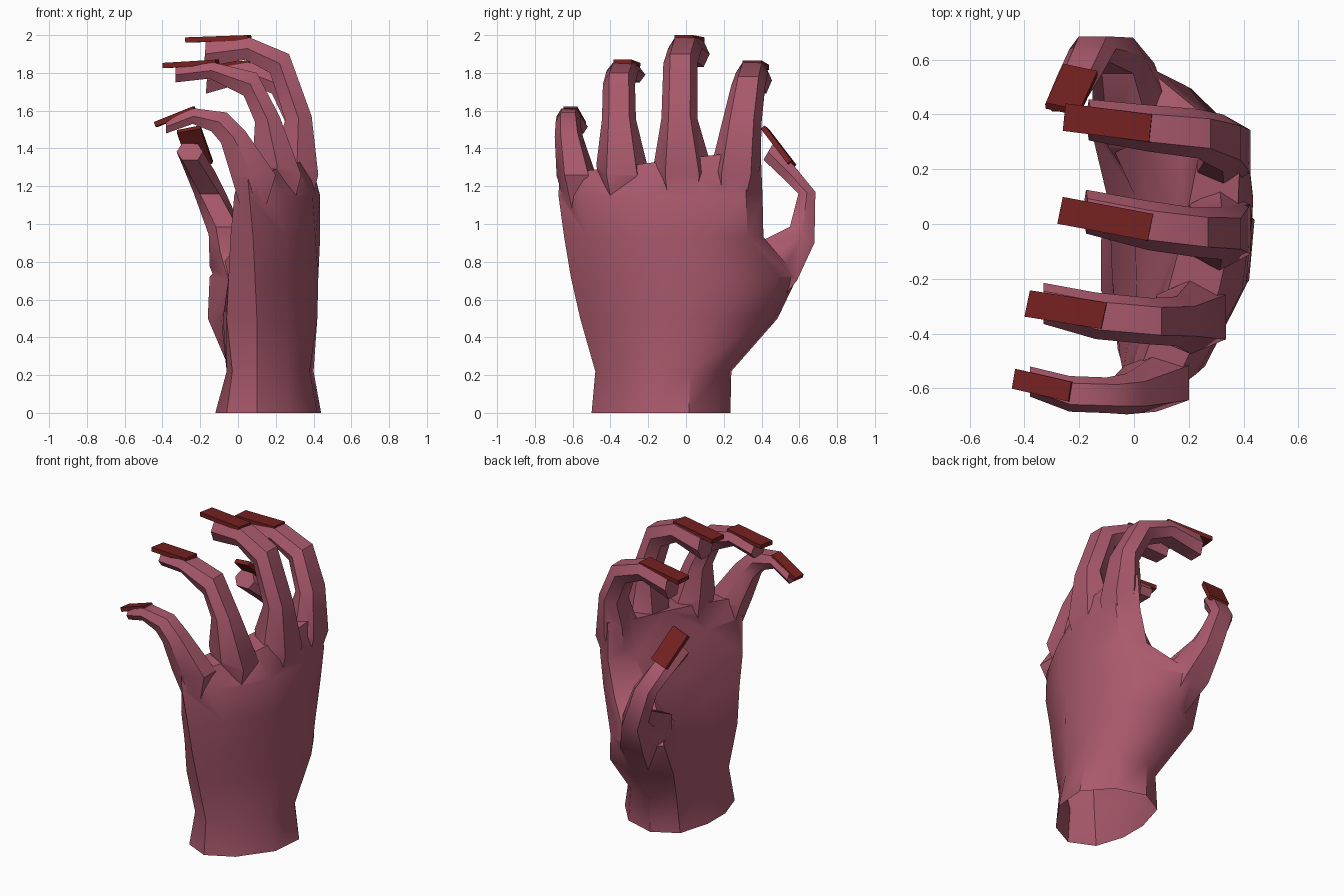
import bpy, bmesh, math
from mathutils import Vector as V


def material(name, rgb):
    m = bpy.data.materials.new(name)
    m.diffuse_color = (*rgb, 1)
    return m


skin = material("skin", (0.40, 0.10, 0.15))
red = material("nail_red", (0.18, 0.015, 0.015))


def loft(name, rings, mat):
    """Closed skin over a list of equal-length rings."""
    bm = bmesh.new()
    vr = [[bm.verts.new(p) for p in r] for r in rings]
    n = len(vr[0])
    for a, b in zip(vr, vr[1:]):
        for i in range(n):
            j = (i + 1) % n
            bm.faces.new((a[i], a[j], b[j], b[i]))
    bm.faces.new(vr[0][::-1])
    bm.faces.new(vr[-1])
    bmesh.ops.recalc_face_normals(bm, faces=bm.faces)
    me = bpy.data.meshes.new(name)
    bm.to_mesh(me)
    bm.free()
    me.materials.append(mat)
    ob = bpy.data.objects.new(name, me)
    bpy.context.collection.objects.link(ob)
    return ob


def hex_ring(back, front, half):
    """Six-sided section between a back point and a pad point."""
    c, a = (back + front) / 2, (back - front) / 2
    return [c + a + half * .6, c + half, c - a + half * .6,
            c - a - half * .6, c - half, c + a - half * .6]


# Palm, wrist and thumb mound: z, tilt, y range, then x around the section
U = [0, .12, .4, .7, .92, 1, .88, .6, .35, .1]
PALM = [
    (0, 0, -.50, .235, [.10, .27, .42, .44, .30, .10, -.06, -.12, -.12, -.06]),
    (.22, 0, -.48, .24, [.10, .26, .38, .40, .28, .10, -.04, -.06, -.06, -.03]),
    (.5, 0, -.56, .485, [.10, .27, .42, .42, .28, .06, -.16, -.09, -.08, -.06]),
    (.72, 0, -.61, .59, [.09, .27, .425, .41, .21, .02, -.15, .0, .0, -.05]),
    (.93, 0, -.645, .41, [.08, .26, .41, .435, .38, .24, .04, .05, .01, -.04]),
    (1.15, 0, -.675, .405, [.06, .23, .395, .435, .41, .29, .18, .14, .06, -.02]),
    (1.265, .13, -.67, .395, [.05, .17, .31, .38, .39, .30, .24, .18, .11, .01]),
]
hand = loft("hand", [[V((x, y0 + u * (y1 - y0), z + t * u)) for u, x in zip(U, xs)]
                     for z, t, y0, y1, xs in PALM], skin)

# Fingers: back x, back z, pad x, pad z, centre y, half width
FINGERS = {
    "little": [(.12, 1.0, .04, 1.0, -.55, .06), (.20, 1.26, -.035, 1.25, -.58, .105),
               (.04, 1.49, -.09, 1.43, -.62, .075), (-.06, 1.59, -.14, 1.49, -.625, .065),
               (-.23, 1.612, -.24, 1.53, -.62, .065), (-.38, 1.55, -.38, 1.48, -.575, .055)],
    "ring": [(.27, 1.0, .12, 1.05, -.32, .09), (.335, 1.26, .08, 1.36, -.34, .135),
             (.22, 1.57, .09, 1.54, -.355, .09), (.10, 1.80, .03, 1.68, -.355, .085),
             (-.13, 1.855, -.15, 1.77, -.335, .085), (-.33, 1.83, -.33, 1.75, -.29, .075)],
    "middle": [(.36, 1.0, .20, 1.05, -.02, .10), (.425, 1.26, .20, 1.38, -.02, .15),
               (.39, 1.57, .25, 1.55, -.035, .095), (.27, 1.90, .17, 1.80, -.03, .09),
               (.06, 1.988, .04, 1.87, -.005, .09), (-.17, 1.97, -.18, 1.83, .045, .08)],
    "index": [(.36, 1.0, .24, 1.05, .24, .08), (.425, 1.26, .23, 1.36, .265, .13),
              (.39, 1.55, .26, 1.52, .295, .105), (.28, 1.78, .18, 1.69, .33, .09),
              (.06, 1.855, .04, 1.75, .35, .085), (-.16, 1.83, -.17, 1.69, .38, .075)],
}
parts = [loft(n, [hex_ring(V((bx, y, bz)), V((px, y, pz)), V((0, w, 0)))
                  for bx, bz, px, pz, y, w in rows], skin) for n, rows in FINGERS.items()]

# Thumb: back y, back z, pad y, pad z, centre x, half width
THUMB = [(.38, .45, .15, .55, .05, .09), (.587, .70, .28, .85, -.01, .14),
         (.68, .90, .55, .985, -.06, .095),
         (.685, 1.17, .595, 1.16, -.15, .085), (.575, 1.305, .51, 1.245, -.20, .08),
         (.46, 1.425, .41, 1.34, -.255, .07)]
parts.append(loft("thumb", [hex_ring(V((x, by, bz)), V((x, py, pz)), V((w, 0, 0)))
                            for by, bz, py, pz, x, w in THUMB], skin))

# Merge the digits into the palm
bpy.context.view_layer.objects.active = hand
for p in parts:
    mod = hand.modifiers.new("join_" + p.name, 'BOOLEAN')
    mod.operation, mod.solver, mod.object = 'UNION', 'EXACT', p
    bpy.ops.object.modifier_apply(modifier=mod.name)
    bpy.data.objects.remove(p)

# Open the wrist end
bm = bmesh.new()
bm.from_mesh(hand.data)
base = [f for f in bm.faces if all(v.co.z < .001 for v in f.verts)]
bmesh.ops.delete(bm, geom=base, context='FACES')
bm.to_mesh(hand.data)
bm.free()
bpy.ops.object.select_all(action='DESELECT')
hand.select_set(True)
bpy.ops.object.shade_smooth_by_angle(angle=math.radians(42))

# Long flat nails: start, end, half-width vector
NAILS = {
    "little": ((-.235, -.612, 1.622), (-.44, -.565, 1.54), (.006, .036, 0)),
    "ring": ((-.11, -.335, 1.87), (-.39, -.29, 1.853), (.01, .048, 0)),
    "middle": ((.06, -.012, 2.0), (-.27, .05, 1.988), (.01, .049, 0)),
    "index": ((.06, .35, 1.866), (-.255, .39, 1.842), (.005, .05, 0)),
    "thumb": ((-.195, .572, 1.325), (-.26, .43, 1.51), (-.062, .013, -.012)),
}
for name, (s, e, w) in NAILS.items():
    s, e, w = V(s), V(e), V(w)
    t = (e - s).cross(w).normalized() * .028
    loft(name + "_nail", [[p - w, p + w, p + w + t, p - w + t] for p in (s, e)], red)
